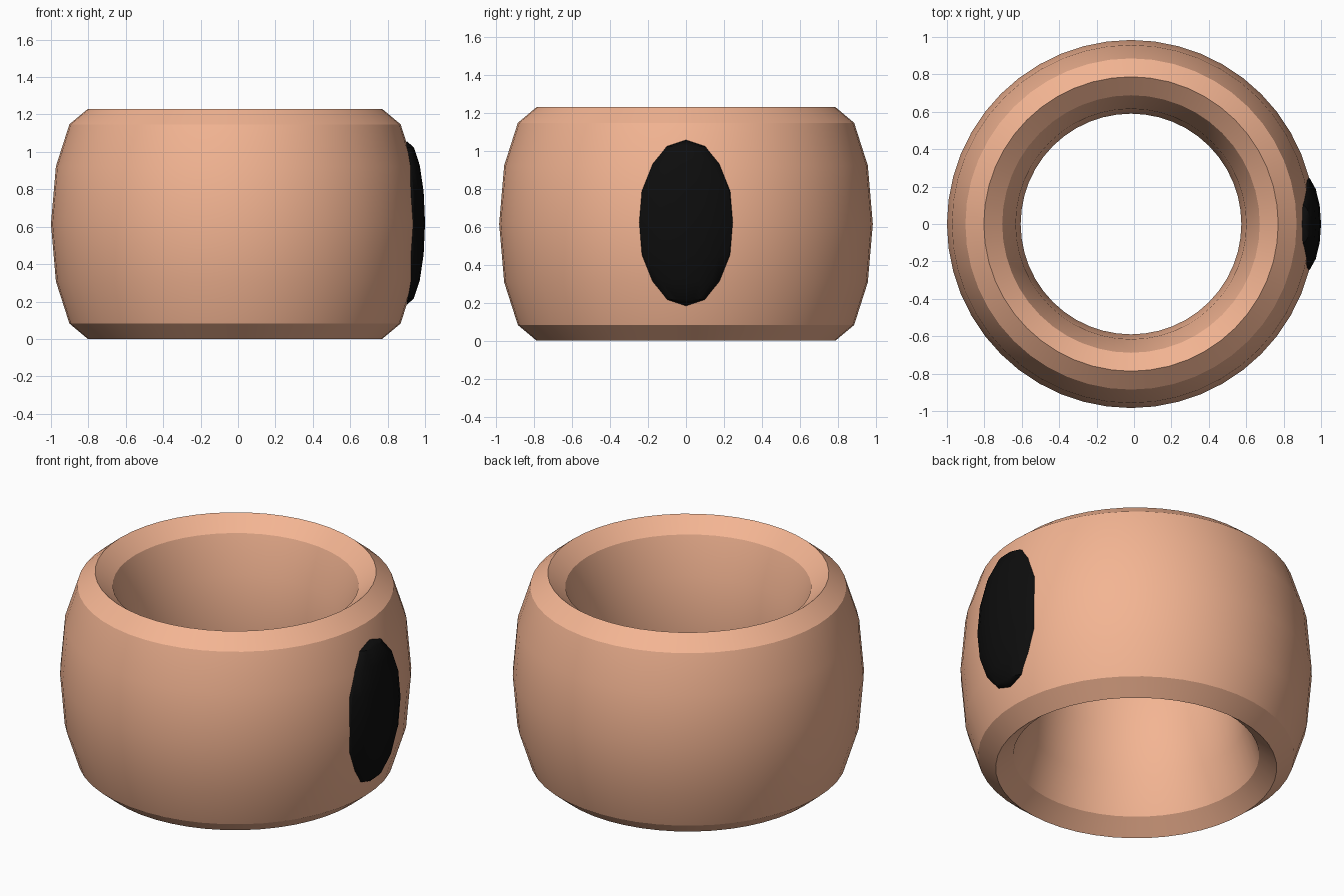
import bpy
from math import radians

if "Cube" in bpy.data.objects:
    bpy.data.objects.remove(bpy.data.objects["Cube"])


def finish(name, color, angle):
    """Name the active part, freeze its scale, shade and colour it."""
    ob = bpy.context.object
    ob.name = name
    bpy.ops.object.transform_apply(location=False, rotation=False, scale=True)
    bpy.ops.object.shade_smooth_by_angle(angle=radians(angle))
    mat = bpy.data.materials.new(name + "_material")
    mat.diffuse_color = color
    mat.use_nodes = True
    mat.node_tree.nodes["Principled BSDF"].inputs["Base Color"].default_value = mat.diffuse_color
    ob.data.materials.append(mat)
    return ob


# Ring body: a 12-sided torus section stretched upwards
MINOR = 0.197
bpy.ops.mesh.primitive_torus_add(major_segments=48, minor_segments=12,
                                 major_radius=0.787, minor_radius=MINOR,
                                 location=(-0.016, 0, 0.615))
bpy.context.object.scale = (1, 1, 0.615 / MINOR)
finish("ring_band", (0.90, 0.46, 0.29, 1), 30)

# Oval inlay: flattened sphere half sunk into the right side
bpy.ops.mesh.primitive_uv_sphere_add(segments=16, ring_count=8, radius=1,
                                     location=(0.903, 0, 0.62))
bpy.context.object.scale = (0.097, 0.264, 0.437)
finish("oval_inlay", (0.004, 0.004, 0.004, 1), 30)
